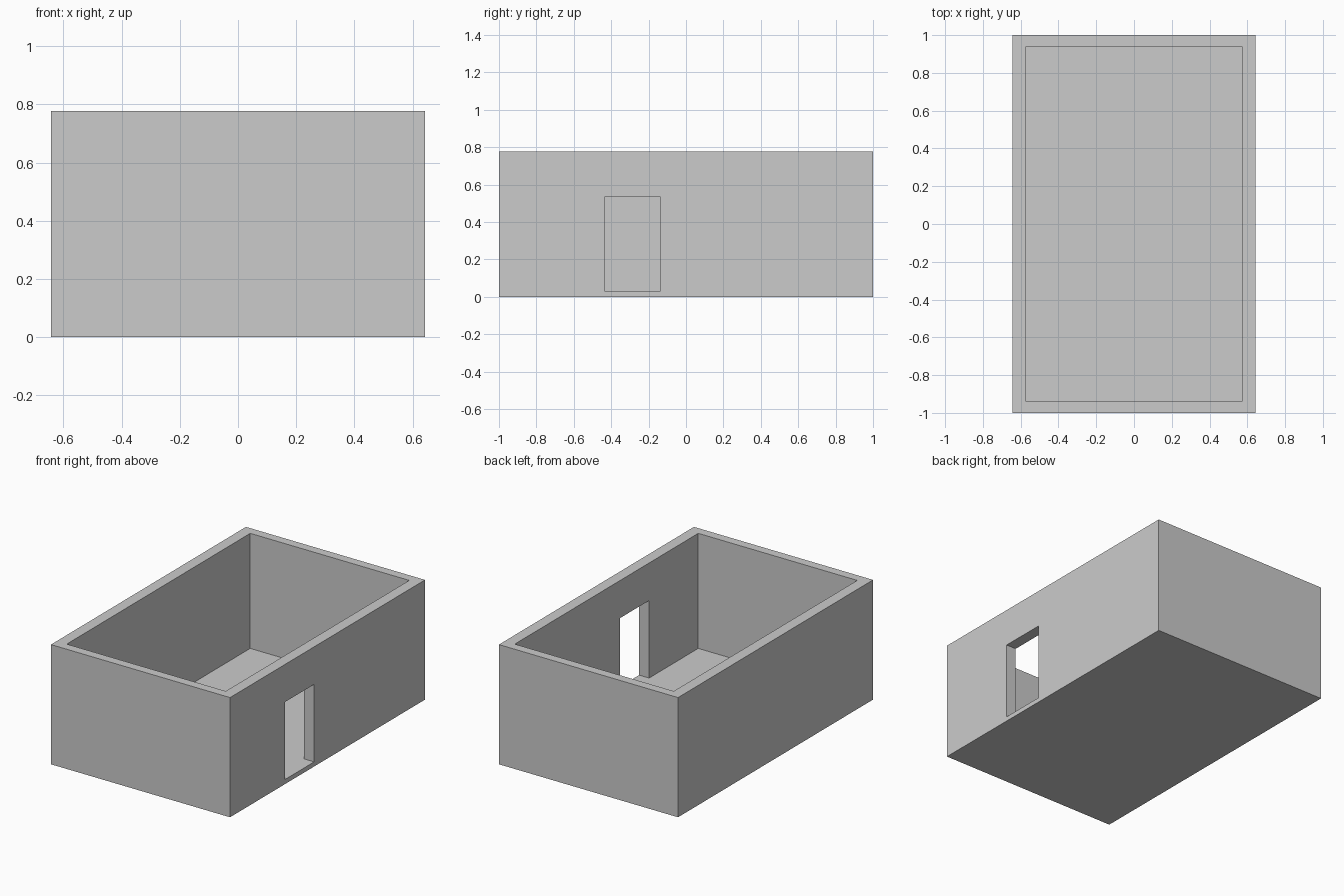
import bpy

cube = bpy.data.objects.get("Cube")
if cube:
    bpy.data.objects.remove(cube, do_unlink=True)

# Plain grey for the whole room
grey = bpy.data.materials.new("plain_grey")
grey.use_nodes = True
grey.diffuse_color = (0.6, 0.6, 0.6, 1)
grey.node_tree.nodes["Principled BSDF"].inputs["Base Color"].default_value = (0.6, 0.6, 0.6, 1)


def box(name, low, high):
    """Box spanning two opposite corners."""
    centre = [(a + b) / 2 for a, b in zip(low, high)]
    bpy.ops.mesh.primitive_cube_add(size=1, location=centre)
    obj = bpy.context.object
    obj.name = name
    obj.scale = [b - a for a, b in zip(low, high)]
    bpy.ops.object.transform_apply(location=True, rotation=False, scale=True)
    obj.data.materials.append(grey)
    return obj


def cut(target, cutter):
    """Subtract a cutter from the target, then delete the cutter."""
    cutter.hide_render = True
    mod = target.modifiers.new(cutter.name, 'BOOLEAN')
    mod.operation = 'DIFFERENCE'
    mod.solver = 'EXACT'
    mod.object = cutter
    bpy.context.view_layer.objects.active = target
    bpy.ops.object.modifier_apply(modifier=mod.name)
    bpy.data.objects.remove(cutter, do_unlink=True)


width, depth, height = 0.643, 1.0, 0.777   # outer half sizes and wall height
inner_x, inner_y, floor = 0.571, 0.941, 0.03

# Open-topped room: solid block with the interior removed
room = box("room_walls_and_floor", (-width, -depth, 0), (width, depth, height))
cut(room, box("interior_cutter", (-inner_x, -inner_y, floor), (inner_x, inner_y, height + 0.2)))

# Doorway through the left wall, its sill level with the floor
cut(room, box("doorway_cutter", (inner_x - 0.1, -0.437, floor), (width + 0.1, -0.137, 0.533)))
